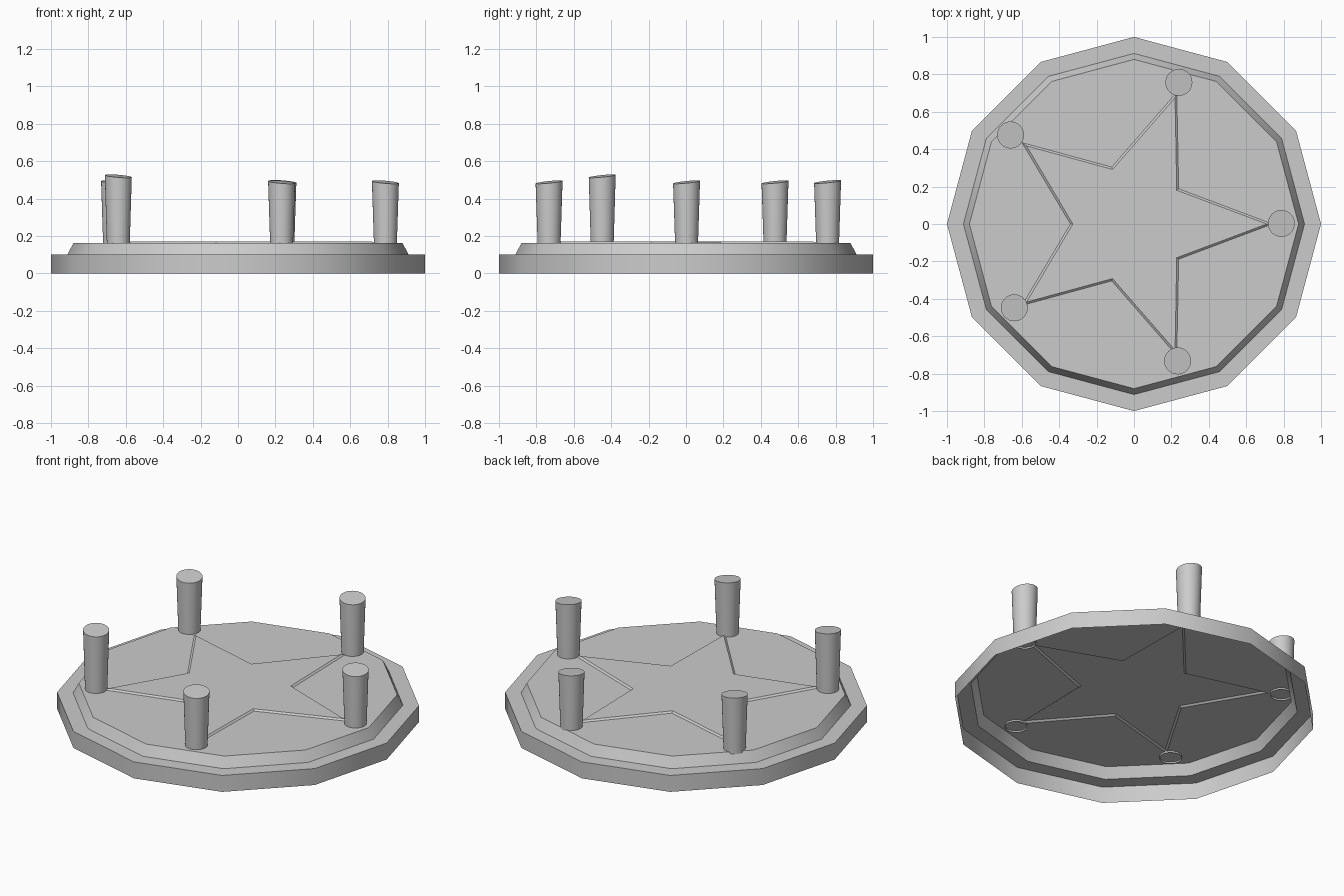
import bpy, bmesh
from math import sin, cos, pi, radians

if "Cube" in bpy.data.objects:
    bpy.data.objects.remove(bpy.data.objects["Cube"])


def finish(bm, name):
    bmesh.ops.recalc_face_normals(bm, faces=bm.faces)
    # open shells: make the highest face point up
    top = max(bm.faces, key=lambda f: f.calc_center_median().z)
    if top.normal.z < 0:
        bmesh.ops.reverse_faces(bm, faces=bm.faces)
    me = bpy.data.meshes.new(name)
    bm.to_mesh(me)
    bm.free()
    ob = bpy.data.objects.new(name, me)
    bpy.context.collection.objects.link(ob)
    bpy.ops.object.select_all(action='DESELECT')
    ob.select_set(True)
    bpy.context.view_layer.objects.active = ob
    bpy.ops.object.shade_smooth_by_angle(angle=radians(35))
    return ob


def bridge(bm, a, b):
    n = len(a)
    for i in range(n):
        j = (i + 1) % n
        bm.faces.new((a[i], a[j], b[j], b[i]))


def star(bm, tip, inner, z):
    pts = []
    for i in range(10):
        r, dx = (tip, 0) if i % 2 == 0 else (inner, -0.02)
        a = i * pi / 5
        pts.append(bm.verts.new((r * cos(a) + dx, r * sin(a), z)))
    return pts


# Twelve-sided stepped base, open below, with a raised star on top
bm = bmesh.new()
rings = []
for r, z in [(1, 0), (1, 0.1), (0.912, 0.1), (0.88, 0.162)]:
    rings.append([bm.verts.new((r * cos(i * pi / 6), r * sin(i * pi / 6), z))
                  for i in range(12)])
for a, b in zip(rings, rings[1:]):
    bridge(bm, a, b)
low = star(bm, 0.74, 0.32, 0.162)
high = star(bm, 0.71, 0.307, 0.171)
bridge(bm, low, high)
bm.faces.new(high)
edges = [bm.edges.get((l[i], l[(i + 1) % len(l)]))
         for l in (rings[-1], low) for i in range(len(l))]
bmesh.ops.triangle_fill(bm, edges=edges, use_beauty=True)
finish(bm, "star_base")

# Tapered pegs with slanted tops at the star tips
pegs = [(0.788, 0.003, 0.488), (0.24, 0.757, 0.49), (-0.66, 0.476, 0.488),
        (-0.64, -0.448, 0.52), (0.233, -0.732, 0.488)]
N = 32
for k, (x, y, h) in enumerate(pegs):
    bm = bmesh.new()
    loops = []
    for r, top in ((0.061, False), (0.072, True)):
        loop = []
        for i in range(N):
            dx, dy = r * cos(2 * pi * i / N), r * sin(2 * pi * i / N)
            z = h - 0.08 * dx + 0.1 * dy if top else 0.152
            loop.append(bm.verts.new((x + dx, y + dy, z)))
        loops.append(loop)
    bridge(bm, *loops)
    bm.faces.new(loops[1])
    finish(bm, f"peg_{k + 1}")
